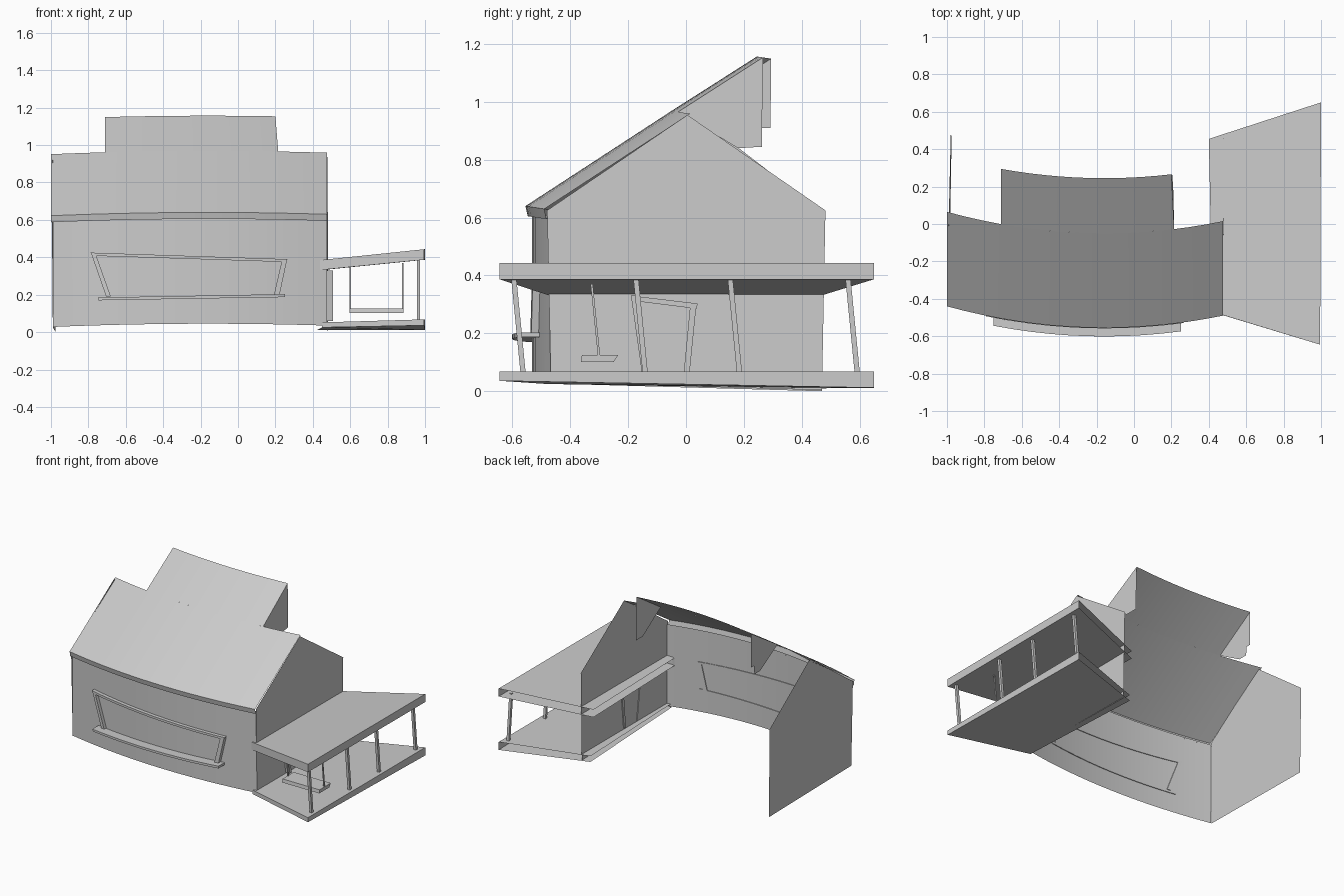
import bpy, bmesh
from mathutils import Vector

if "Cube" in bpy.data.objects:
    bpy.data.objects.remove(bpy.data.objects["Cube"])


def add(name, verts, faces, smooth=False):
    me = bpy.data.meshes.new(name)
    me.from_pydata([tuple(v) for v in verts], [], faces)
    ob = bpy.data.objects.new(name, me)
    bpy.context.collection.objects.link(ob)
    bm = bmesh.new()
    bm.from_mesh(me)
    bmesh.ops.recalc_face_normals(bm, faces=bm.faces)
    bm.to_mesh(me)
    bm.free()
    if smooth:
        bpy.ops.object.select_all(action='DESELECT')
        ob.select_set(True)
        bpy.context.view_layer.objects.active = ob
        bpy.ops.object.shade_smooth_by_angle(angle=0.5)
    return ob


def loft(name, rings, closed=False, smooth=False):
    """Skin a list of equal-length sections; closed ones also get end caps."""
    n = len(rings[0])
    verts = [p for r in rings for p in r]
    faces = []
    for i in range(len(rings) - 1):
        for j in range(n if closed else n - 1):
            k = (j + 1) % n
            faces.append((i * n + j, i * n + k, (i + 1) * n + k, (i + 1) * n + j))
    if closed:
        faces.append(tuple(range(n)))
        faces.append(tuple(range(len(verts) - n, len(verts))))
    return add(name, verts, faces, smooth)


def spread(a, b, n):
    return [a + (b - a) * i / n for i in range(n + 1)]


# Bowed plan and slight vertical bow shared by wall and roof
def eave_y(x):
    return -0.555 + 0.162 * (x + 0.158) ** 2


def wall_y(x):
    return eave_y(x) + 0.022


def sag(x):
    return 0.025 * (x + 0.158) ** 2


# Front wall
loft("front_wall", [[(x, wall_y(x), 0.045 - sag(x)), (x, wall_y(x), 0.617 - sag(x))]
                    for x in spread(-0.99, 0.475, 16)], smooth=True)

# Gable side walls
add("right_wall", [(0.475, -0.467, 0.03), (0.48, 0.47, 0.004), (0.48, 0.482, 0.625),
                   (0.477, 0.005, 0.955), (0.475, -0.48, 0.625)], [(0, 1, 2, 3, 4)])
add("left_wall", [(-0.99, -0.42, 0.025), (-0.975, 0.47, 0.0), (-0.98, 0.475, 0.615),
                  (-0.99, 0.04, 0.95), (-0.995, -0.43, 0.615)], [(0, 1, 2, 3, 4)])

# Main front roof slope with fascia and soffit
loft("main_roof", [[(x, wall_y(x), 0.607 - sag(x)), (x, eave_y(x) + 0.008, 0.605 - sag(x)),
                    (x, eave_y(x), 0.64 - sag(x)), (x, eave_y(x) + 0.505, 0.969 - sag(x))]
                   for x in spread(-1, 0.475, 16)], smooth=True)

# Raised roof extension and its two cheeks
ext = []
for x in spread(-0.71, 0.2, 12):
    xb = x + 0.015 * (x + 0.71) / 0.91
    ext.append([(xb, eave_y(xb) + 0.505, 0.969 - sag(xb)),
                (x, eave_y(x) + 0.8, 1.157 - sag(x))])
loft("raised_roof", ext, smooth=True)
add("right_cheek", [ext[-1][0], ext[-1][1], (0.205, 0.262, 0.845), (0.21, 0.18, 0.84)],
    [(0, 1, 2, 3)])
add("left_cheek", [ext[0][0], ext[0][1], (-0.71, 0.292, 0.91), (-0.71, 0.262, 0.91),
                   (-0.71, 0.255, 0.85), (-0.71, 0.19, 0.85)], [(0, 1, 2, 3, 4, 5)])


# Surface-mounted bars: quad given as (along, z) corners
def bar(name, quad, place, depth, n=1):
    a, b, c, d = [Vector(q) for q in quad]   # top start, top end, low end, low start
    rings = []
    for t in spread(0, 1, n):
        p, q = a.lerp(b, t), d.lerp(c, t)
        rings.append([place(p, -0.005), place(p, depth), place(q, depth), place(q, -0.005)])
    return loft(name, rings, closed=True)


def on_front(p, d):
    return (p.x, wall_y(p.x) - d, p.y)


def on_right(p, d):
    return (0.477 + d, p.x, p.y)


# Crooked front window frame and sill
bar("window_head", [(-0.79, 0.425), (0.265, 0.39), (0.25, 0.375), (-0.775, 0.408)], on_front, 0.025, 10)
bar("window_left_jamb", [(-0.785, 0.42), (-0.76, 0.415), (-0.68, 0.19), (-0.705, 0.19)], on_front, 0.025)
bar("window_right_jamb", [(0.235, 0.385), (0.262, 0.385), (0.22, 0.19), (0.19, 0.19)], on_front, 0.025)
bar("window_sill", [(-0.75, 0.185), (0.25, 0.203), (0.25, 0.187), (-0.745, 0.17)], on_front, 0.068, 10)

# Crooked door frame on the right wall
bar("door_left_jamb", [(-0.19, 0.33), (-0.17, 0.33), (-0.132, 0.06), (-0.152, 0.06)], on_right, 0.032)
bar("door_head", [(-0.185, 0.33), (0.04, 0.303), (0.037, 0.285), (-0.18, 0.312)], on_right, 0.032)
bar("door_right_jamb", [(0.015, 0.303), (0.036, 0.3), (0.012, 0.06), (-0.008, 0.06)], on_right, 0.032)


# Porch slabs, open at the wall side and at the back end
def slab(name, top, bottom):
    # corner order: inner front, outer front, outer back, inner back
    add(name, top + bottom, [(0, 1, 2, 3), (4, 5, 6, 7), (0, 1, 5, 4), (1, 2, 6, 5)])


slab("porch_roof",
     [(0.42, -0.47, 0.383), (0.995, -0.645, 0.443), (1.0, 0.65, 0.443), (0.4, 0.455, 0.38)],
     [(0.42, -0.47, 0.33), (0.995, -0.645, 0.387), (1.0, 0.65, 0.387), (0.4, 0.455, 0.327)])
slab("porch_floor",
     [(0.45, -0.48, 0.052), (0.995, -0.645, 0.068), (1.0, 0.65, 0.068), (0.42, 0.46, 0.05)],
     [(0.45, -0.48, 0.025), (0.995, -0.645, 0.036), (1.0, 0.65, 0.012), (0.42, 0.46, 0.01)])


# Leaning square posts and swing ropes
def post(name, top, bot, w):
    offs = [(-w, -w), (w, -w), (w, w), (-w, w)]
    loft(name, [[(p[0] + a, p[1] + b, p[2]) for a, b in offs] for p in (bot, top)], closed=True)


for i, y in enumerate((-0.595, -0.173, 0.153, 0.56)):
    post(f"porch_post_{i + 1}", (0.965, y, 0.388), (0.965, y + 0.032, 0.062), 0.009)

for side, x in (("left", 0.6), ("right", 0.88)):
    post(f"swing_rope_{side}", (x, -0.326, 0.37), (x, -0.3, 0.115), 0.004)

# Swing seat
loft("swing_seat", [[(x, -0.363, 0.101), (x, -0.25, 0.101), (x, -0.235, 0.125), (x, -0.36, 0.125)]
                    for x in (0.597, 0.885)], closed=True)
